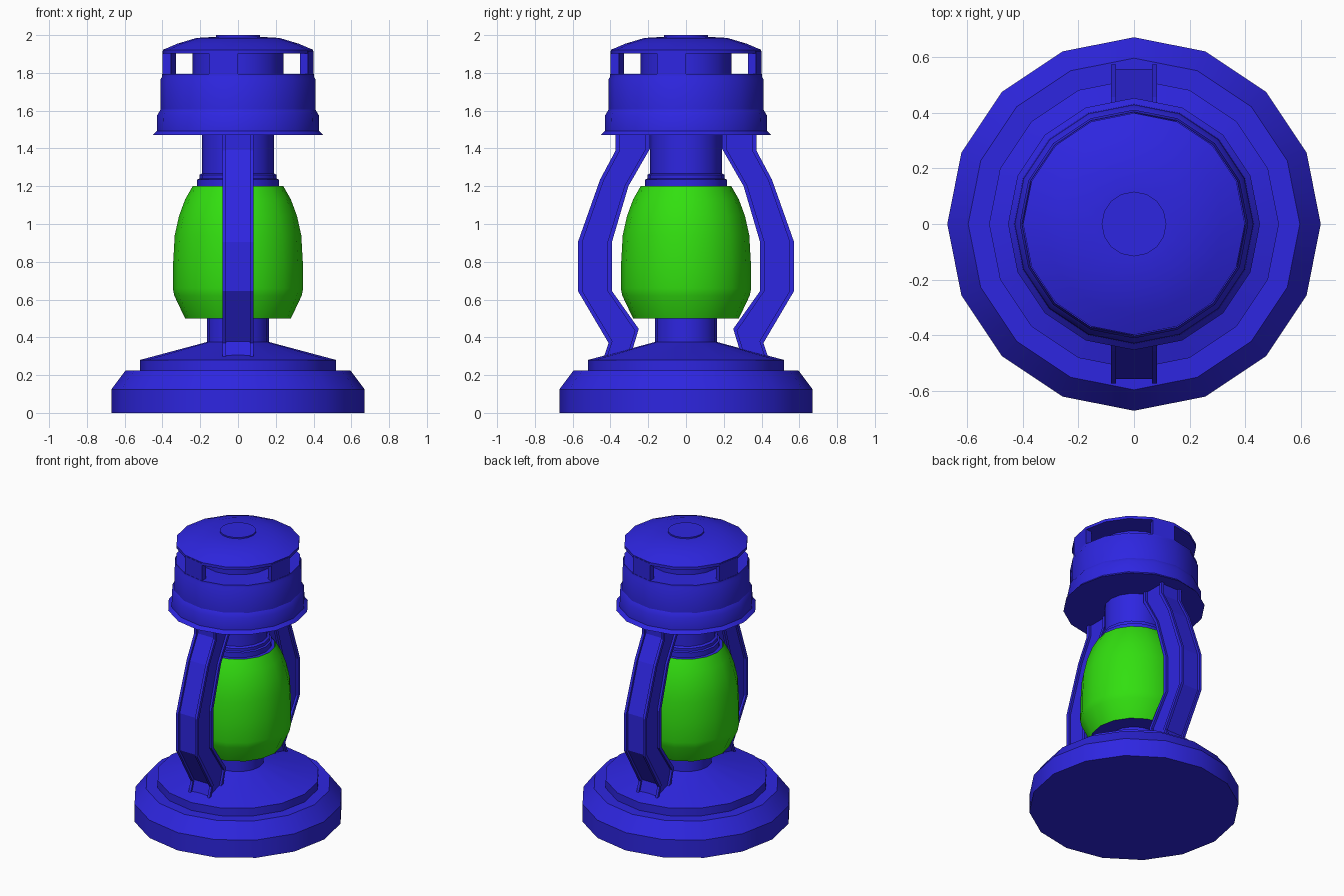
import bpy, bmesh
from math import sin, cos, pi, radians

if "Cube" in bpy.data.objects:
    bpy.data.objects.remove(bpy.data.objects["Cube"])

SIDES = 16

def material(name, rgb):
    m = bpy.data.materials.new(name)
    m.diffuse_color = (*rgb, 1)
    m.use_nodes = True
    m.node_tree.nodes["Principled BSDF"].inputs["Base Color"].default_value = m.diffuse_color
    return m

BLUE = material("blue_paint", (0.027, 0.019, 0.75))
GREEN = material("green_glass", (0.032, 0.74, 0.005))

def finish(name, bm, mat, smooth=True):
    bmesh.ops.recalc_face_normals(bm, faces=bm.faces)
    mesh = bpy.data.meshes.new(name)
    bm.to_mesh(mesh)
    bm.free()
    mesh.materials.append(mat)
    ob = bpy.data.objects.new(name, mesh)
    bpy.context.collection.objects.link(ob)
    if smooth:
        bpy.ops.object.select_all(action='DESELECT')
        ob.select_set(True)
        bpy.context.view_layer.objects.active = ob
        bpy.ops.object.shade_smooth_by_angle(angle=radians(30))
    return ob

def bridge(bm, rings):
    for a, b in zip(rings, rings[1:]):
        n = len(a)
        for i in range(n):
            j = (i + 1) % n
            bm.faces.new((a[i], a[j], b[j], b[i]))

def lathe(name, profile, mat=BLUE, caps=True):
    """Spin (radius, z) points into a 16-sided solid."""
    bm = bmesh.new()
    rings = [[bm.verts.new((r * cos(2 * pi * i / SIDES), r * sin(2 * pi * i / SIDES), z))
              for i in range(SIDES)] for r, z in profile]
    bridge(bm, rings)
    if caps:
        bm.faces.new(rings[0])
        bm.faces.new(rings[-1])
    return finish(name, bm, mat)

# Stepped base with the short burner neck
lathe("base", [(0.67, 0), (0.67, 0.125), (0.595, 0.225), (0.52, 0.225),
               (0.52, 0.28), (0.165, 0.375), (0.165, 0.51)])
lathe("burner_plate", [(0.278, 0.501), (0.285, 0.515)])

# Glass globe
lathe("globe", [(0.28, 0.5), (0.337, 0.62), (0.345, 0.66), (0.343, 0.8), (0.335, 0.94),
                (0.313, 1.04), (0.28, 1.13), (0.24, 1.2)], GREEN, caps=False)

# Collar and chimney above the globe
lathe("chimney", [(0.238, 1.197), (0.217, 1.2), (0.217, 1.235), (0.205, 1.24),
                  (0.205, 1.26), (0.19, 1.268), (0.19, 1.475)])

# Hood with flared skirt
lathe("hood", [(0.452, 1.47), (0.43, 1.492), (0.428, 1.575), (0.41, 1.605),
               (0.41, 1.765), (0.402, 1.78), (0.402, 1.795)])
lathe("vent_core", [(0.24, 1.79), (0.24, 1.92)])

# Four vent posts, each one side wide, leaving three-side openings
bm = bmesh.new()
for k in range(4):
    a0 = k * pi / 2 - pi / 8
    rings = [[bm.verts.new((r * cos(a), r * sin(a), z)) for r, a in
              ((0.355, a0), (0.4, a0), (0.4, a0 + pi / 8), (0.355, a0 + pi / 8))]
             for z in (1.79, 1.915)]
    bridge(bm, rings)
    for ring in rings:
        bm.faces.new(ring)
finish("vent_posts", bm, BLUE, smooth=False)

# Domed lid and its button
lathe("lid", [(0.398, 1.902), (0.398, 1.922), (0.32, 1.955), (0.22, 1.985), (0.116, 1.991)])
lathe("lid_button", [(0.116, 1.985), (0.116, 2.0)])

# Side arms: (outer y, outer z, inner y, inner z) stations, grooved on all four faces
ARM = [(0.435, 0.295, 0.285, 0.33), (0.41, 0.37, 0.25, 0.445), (0.572, 0.645, 0.392, 0.645),
       (0.572, 0.905, 0.392, 0.905), (0.455, 1.235, 0.305, 1.20),
       (0.372, 1.39, 0.19, 1.40), (0.372, 1.475, 0.19, 1.475)]
W, LIP, D = 0.082, 0.018, 0.015
# cross-section: x, and fraction across from outer (0) to inner (1)
half = [(W - LIP, 0.09), (W - LIP, 0), (W, 0), (W, 0.13), (W - D, 0.13),
        (W - D, 0.87), (W, 0.87), (W, 1), (W - LIP, 1), (W - LIP, 0.91)]
section = half + [(-x, t) for x, t in reversed(half)]
for name, side in (("front_arm", -1), ("back_arm", 1)):
    bm = bmesh.new()
    rings = [[bm.verts.new((x, side * (oy + (iy - oy) * t), oz + (iz - oz) * t))
              for x, t in section] for oy, oz, iy, iz in ARM]
    bridge(bm, rings)
    bm.faces.new(rings[0])
    bm.faces.new(rings[-1])
    finish(name, bm, BLUE, smooth=False)
